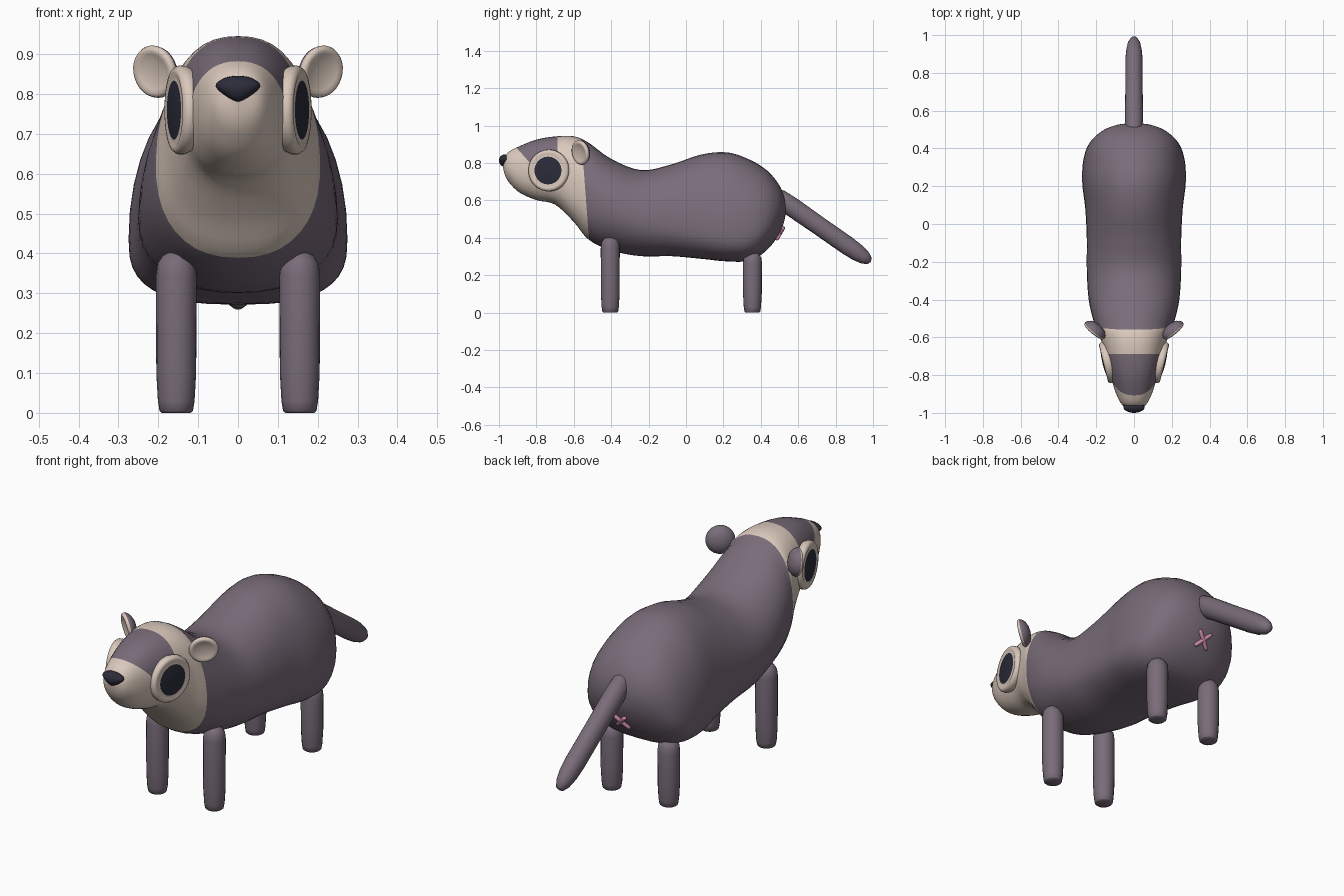
import bpy, bmesh, math
from mathutils import Vector, Matrix

if "Cube" in bpy.data.objects:
    bpy.data.objects.remove(bpy.data.objects["Cube"])


def material(name, rgb):
    m = bpy.data.materials.new(name)
    m.diffuse_color = (*rgb, 1)
    m.use_nodes = True
    m.node_tree.nodes["Principled BSDF"].inputs["Base Color"].default_value = m.diffuse_color
    return m


FUR = material("grey_brown_fur", (0.19, 0.15, 0.19))
CREAM = material("cream_fur", (0.70, 0.58, 0.50))
DARK = material("dark_navy", (0.024, 0.025, 0.042))
PINK = material("pink", (0.60, 0.25, 0.38))


def finish(name, bm, mats, angle=50):
    bmesh.ops.remove_doubles(bm, verts=bm.verts, dist=0.0003)
    bmesh.ops.recalc_face_normals(bm, faces=bm.faces)
    mesh = bpy.data.meshes.new(name)
    bm.to_mesh(mesh)
    bm.free()
    for m in mats:
        mesh.materials.append(m)
    ob = bpy.data.objects.new(name, mesh)
    bpy.context.collection.objects.link(ob)
    bpy.context.view_layer.objects.active = ob
    ob.select_set(True)
    bpy.ops.object.shade_smooth_by_angle(angle=math.radians(angle))
    ob.select_set(False)
    return ob


def loft(rings):
    """Skin closed rings of points; rings of one repeated point close the ends."""
    bm = bmesh.new()
    rows = [[bm.verts.new(p) for p in r] for r in rings]
    n = len(rows[0])
    for a, b in zip(rows, rows[1:]):
        for i in range(n):
            j = (i + 1) % n
            bm.faces.new((a[i], a[j], b[j], b[i]))
    return bm


def lathe(name, profile, centre, axis, mats, slot=None, segs=32, squash=1):
    """Revolve (radius, height) points round an axis; slot(i) picks a material per band."""
    rot = Vector(axis).to_track_quat('Z', 'Y').to_matrix().to_4x4()
    mat = Matrix.Translation(centre) @ rot @ Matrix.Diagonal((squash, 1, 1, 1))
    rings = [[mat @ Vector((r * math.cos(2 * math.pi * i / segs),
                            r * math.sin(2 * math.pi * i / segs), h))
              for i in range(segs)] for r, h in profile]
    bm = loft(rings)
    bm.faces.ensure_lookup_table()
    if slot:
        for k, f in enumerate(bm.faces):
            f.material_index = slot(k // segs)
    return finish(name, bm, mats)


# Body and head: y, top, bottom, half width, height fraction of widest point, lower roundness
SECTIONS = [
    (-0.980, 0.79, 0.79, 0.00, 0.50, 2.0),
    (-0.970, 0.83, 0.74, 0.045, 0.50, 2.0),
    (-0.945, 0.862, 0.695, 0.072, 0.50, 2.1),
    (-0.890, 0.89, 0.642, 0.098, 0.50, 2.2),
    (-0.800, 0.925, 0.602, 0.125, 0.50, 2.3),
    (-0.700, 0.942, 0.578, 0.150, 0.50, 2.5),
    (-0.600, 0.943, 0.485, 0.180, 0.48, 2.7),
    (-0.520, 0.908, 0.390, 0.212, 0.45, 2.3),
    (-0.400, 0.822, 0.332, 0.240, 0.45, 2.0),
    (-0.240, 0.762, 0.302, 0.250, 0.42, 2.1),
    (-0.080, 0.792, 0.302, 0.250, 0.36, 2.4),
    (0.080, 0.845, 0.288, 0.258, 0.30, 2.6),
    (0.220, 0.857, 0.274, 0.274, 0.28, 2.8),
    (0.340, 0.818, 0.278, 0.268, 0.30, 2.7),
    (0.430, 0.763, 0.332, 0.235, 0.35, 2.4),
    (0.495, 0.688, 0.415, 0.165, 0.45, 2.0),
    (0.527, 0.615, 0.495, 0.080, 0.50, 2.0),
    (0.533, 0.555, 0.555, 0.00, 0.50, 2.0),
]


def spline(rows, steps):
    """Catmull-Rom through the rows."""
    out = []
    for k in range(len(rows) - 1):
        p = [rows[max(0, min(len(rows) - 1, k + d))] for d in (-1, 0, 1, 2)]
        for s in range(steps):
            t = s / steps
            out.append([0.5 * (2 * b + (c - a) * t + (2 * a - 5 * b + 4 * c - d) * t * t
                               + (3 * b - a - 3 * c + d) * t ** 3)
                        for a, b, c, d in zip(*p)])
    return out + [list(rows[-1])]


def section(y, top, bot, w, frac, low, n=40):
    mid = bot + (top - bot) * frac
    pts = []
    for i in range(n):
        a = 2 * math.pi * i / n
        c, s = math.cos(a), math.sin(a)
        e = 2 / (low if s < 0 else (2.3 if y < -0.55 else 2.1))
        x = math.copysign(abs(c) ** e, c) * max(w, 0)
        z = mid + math.copysign(abs(s) ** e, s) * ((top - mid) if s > 0 else (mid - bot))
        pts.append((x, y, z))
    return pts


bm = loft([section(*r) for r in spline(SECTIONS, 4)])
# Cut the face markings into the head so their borders are clean
MASK_BACK = (Vector((0, -0.557, 0.90)), Vector((0, 1, 0.075)))
BAND_FRONT = (Vector((0, -0.687, 0.90)), Vector((0, 1, 0)))
MUZZLE_TOP = (Vector((0, -0.905, 0.88)), Vector((0, 1.12, 1)))
BROW_LOW = (Vector((0, -0.70, 0.70)), Vector((0, 0, 1)))
for co, no in (MASK_BACK, BAND_FRONT, MUZZLE_TOP, BROW_LOW):
    faces = [f for f in bm.faces if f.calc_center_median().y < -0.45]
    geom = faces + list({e for f in faces for e in f.edges}) + list({v for f in faces for v in f.verts})
    bmesh.ops.bisect_plane(bm, geom=geom, dist=0.0004, plane_co=co, plane_no=no)


def beyond(p, plane):
    return (p - plane[0]).dot(plane[1]) > 0


for f in bm.faces:
    c = f.calc_center_median()
    brow = not beyond(c, BAND_FRONT) and beyond(c, MUZZLE_TOP) and beyond(c, BROW_LOW)
    f.material_index = 0 if beyond(c, MASK_BACK) or brow else 1
finish("body", bm, [FUR, CREAM], 70)

for side, label in ((1, "right"), (-1, "left")):
    # Eye: raised cream rim round a dark disc
    rim = [(0, -0.04), (0.100, -0.04), (0.112, -0.012), (0.111, 0.002), (0.104, 0.011),
           (0.094, 0.013), (0.086, 0.010), (0.074, 0.012), (0.050, 0.015), (0.025, 0.017), (0, 0.018)]
    lathe(label + "_eye", rim, (side * 0.149, -0.735, 0.76), (side * 0.97, -0.24, 0.0),
          [CREAM, DARK], lambda i: int(i >= 7), 40)
    # Ear: rounded fur back, shallow cream dish in front
    ear = [(0, -0.034), (0.025, -0.031), (0.048, -0.022), (0.062, -0.008), (0.067, 0.004),
           (0.064, 0.013), (0.056, 0.017), (0.046, 0.013), (0.025, 0.008), (0, 0.007)]
    lathe(label + "_ear", ear, (side * 0.205, -0.56, 0.857), (side * 0.62, -0.76, -0.18),
          [FUR, CREAM], lambda i: int(i >= 4), 28)
    # Legs: rounded posts with flat soles
    for where, y, top in (("front", -0.405, 0.405), ("back", 0.355, 0.325)):
        leg = [(0, 0), (0.036, 0), (0.042, 0.005), (0.046, 0.03), (0.050, 0.10), (0.051, top - 0.06),
               (0.047, top - 0.03), (0.034, top - 0.01), (0.018, top - 0.002), (0, top)]
        lathe(label + "_" + where + "_leg", leg, (side * 0.155, y, 0), (0, 0, 1), [FUR], None, 20)

# Tail
tail = [(0, -0.01), (0.03, 0), (0.048, 0.04), (0.052, 0.12), (0.050, 0.30), (0.050, 0.48),
        (0.046, 0.55), (0.036, 0.60), (0.02, 0.63), (0, 0.638)]
lathe("tail", tail, (0, 0.465, 0.636), (0, 0.82, -0.572), [FUR], None, 24, 0.92)

# Nose: ball pinched to a point at the bottom
bm = bmesh.new()
bmesh.ops.create_uvsphere(bm, u_segments=24, v_segments=16, radius=1)
for v in bm.verts:
    x, y, z = v.co
    wide = 0.40 + 0.60 * min(1, (z + 1) / 1.3)
    v.co = (x * 0.060 * wide, -0.970 + y * 0.03, 0.813 + z * 0.033)
finish("nose", bm, [DARK], 60)

# Small pink cross under the tail
normal = Vector((0, 0.87, -0.5))
up = Vector((0, 0.5, 0.87))
for k, name in ((1, "cross_bar_a"), (-1, "cross_bar_b")):
    d = (Vector((k, 0, 0)) + up * 1.1).normalized()
    centre = Vector((0, 0.502, 0.425)) + normal * 0.002
    bar = [(0, -0.055), (0.007, -0.051), (0.010, -0.04), (0.010, 0.04), (0.007, 0.051), (0, 0.055)]
    lathe(name, bar, centre, d, [PINK], None, 12)
